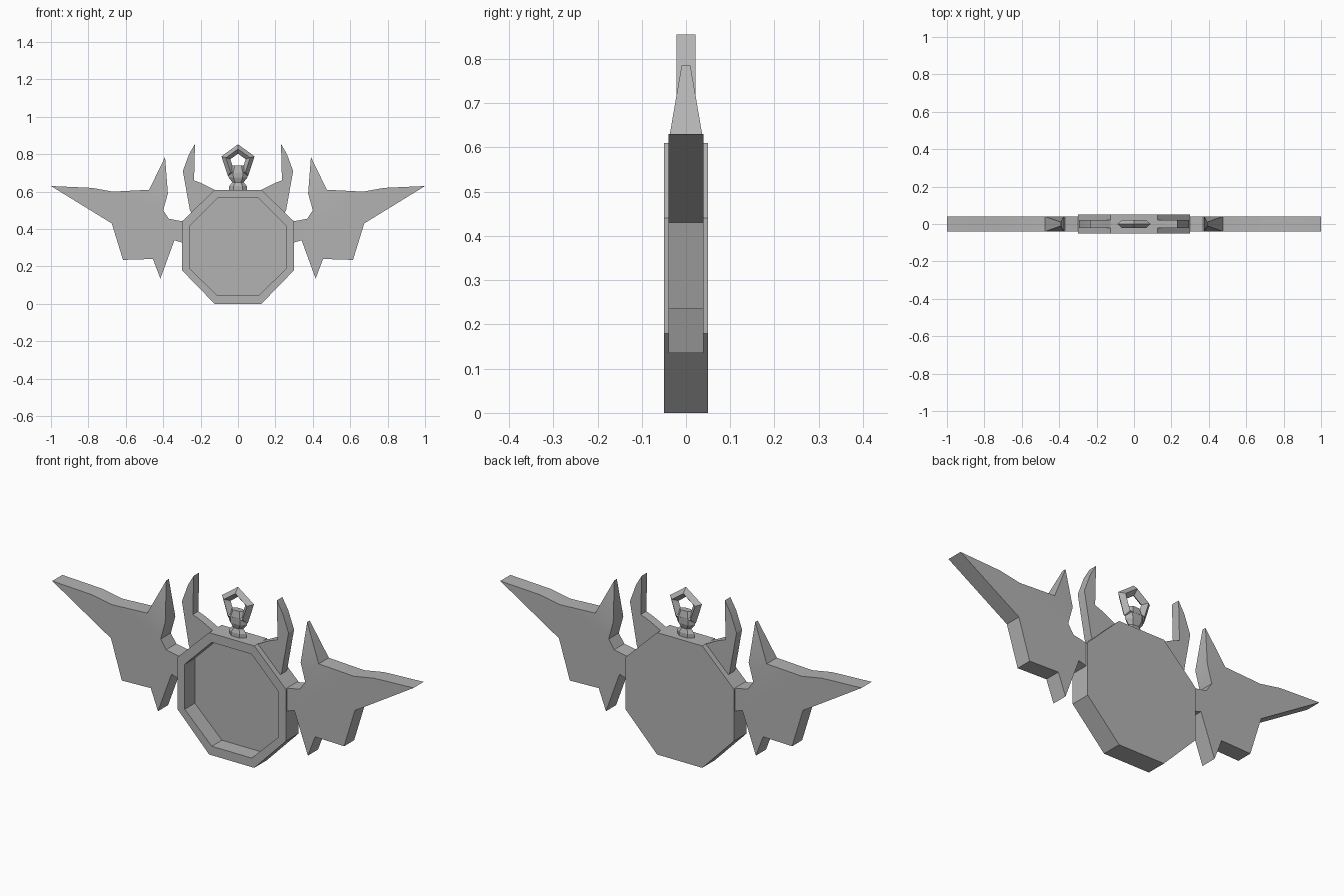
import bpy, bmesh, math

if "Cube" in bpy.data.objects:
    bpy.data.objects.remove(bpy.data.objects["Cube"])

grey = bpy.data.materials.new("plain grey")
grey.diffuse_color = (0.45, 0.45, 0.45, 1)
grey.use_nodes = True
grey.node_tree.nodes["Principled BSDF"].inputs["Base Color"].default_value = grey.diffuse_color


def finish(name, bm, smooth=False):
    bmesh.ops.remove_doubles(bm, verts=bm.verts, dist=0.0005)
    bmesh.ops.recalc_face_normals(bm, faces=bm.faces)
    me = bpy.data.meshes.new(name)
    bm.to_mesh(me)
    bm.free()
    ob = bpy.data.objects.new(name, me)
    bpy.context.collection.objects.link(ob)
    me.materials.append(grey)
    if smooth:
        bpy.ops.object.select_all(action='DESELECT')
        ob.select_set(True)
        bpy.context.view_layer.objects.active = ob
        bpy.ops.object.shade_smooth_by_angle(angle=math.radians(30))
    return ob


def plate(name, outline, half, side, thin=None, extra=None):
    """Upright plate; outline points in `thin` get their own half thickness."""
    bm = bmesh.new()
    thin = thin or {}
    made = {}

    def vert(p, s):
        if (p, s) not in made:
            made[p, s] = bm.verts.new((side * p[0], s * thin.get(p, half), p[1]))
        return made[p, s]

    polys = [outline] + ([extra] if extra else [])
    for poly in polys:
        for s in (-1, 1):
            bm.faces.new([vert(p, s) for p in poly])
    # side walls go on edges that are used by a single polygon
    edges = [(a, b) for poly in polys for a, b in zip(poly, poly[1:] + poly[:1])]
    for a, b in edges:
        if (b, a) not in edges:
            bm.faces.new([vert(a, -1), vert(b, -1), vert(b, 1), vert(a, 1)])
    return finish(name, bm, True)


# octagonal case with a recessed front
outer = [(0.125, 0), (0.30, 0.18), (0.30, 0.44), (0.125, 0.61)]
inner = [(0.11, 0.045), (0.26, 0.19), (0.26, 0.415), (0.11, 0.565)]
outer += [(-x, z) for x, z in reversed(outer)]
inner += [(-x, z) for x, z in reversed(inner)]
bm = bmesh.new()
rings = [[bm.verts.new((x, y, z)) for x, z in pts]
         for pts, y in ((outer, 0.05), (outer, -0.05), (inner, -0.05), (inner, 0.03))]
bm.faces.new(rings[0])
bm.faces.new(rings[3])
for r, q in zip(rings, rings[1:]):
    for i in range(8):
        j = (i + 1) % 8
        bm.faces.new([r[i], r[j], q[j], q[i]])
finish("octagon_case", bm)

# wings with a tapered upper spike, and curved horns
peak, left, right = (0.39, 0.785), (0.375, 0.59), (0.475, 0.61)
wing = [(0.29, 0.44), (0.37, 0.455), (0.40, 0.50), left, right, (0.67, 0.60),
        (0.78, 0.62), (1.0, 0.63), (0.675, 0.43), (0.615, 0.235), (0.455, 0.24),
        (0.415, 0.135), (0.34, 0.34), (0.29, 0.325)]
horn = [(0.12, 0.60), (0.125, 0.61), (0.195, 0.645), (0.235, 0.66), (0.23, 0.855),
        (0.262, 0.80), (0.295, 0.71), (0.257, 0.50), (0.245, 0.48)]
for side, word in ((-1, "left"), (1, "right")):
    plate(word + "_wing", wing, 0.04, side, {peak: 0.01}, [left, peak, right])
    plate(word + "_horn", horn, 0.022, side)

# five-sided hanging ring with a diamond cross-section
bm = bmesh.new()
loops = []
for i in range(5):
    a = math.radians(90 + 72 * i)
    loops.append([bm.verts.new((r * math.cos(a), y, 0.76 + r * math.sin(a)))
                  for r, y in ((0.093, 0), (0.068, 0.022), (0.043, 0), (0.068, -0.022))])
for i in range(5):
    p, q = loops[i], loops[(i + 1) % 5]
    for k in range(4):
        m = (k + 1) % 4
        bm.faces.new([p[k], p[m], q[m], q[k]])
finish("hanging_ring", bm)

# flattened six-sided bead and foot under the ring
bm = bmesh.new()
levels = []
for r, z in ((0.047, 0.605), (0.047, 0.63), (0.03, 0.65), (0.05, 0.675),
             (0.052, 0.70), (0.035, 0.74)):
    levels.append([bm.verts.new((r * math.cos(k * math.pi / 3),
                                 0.5 * r * math.sin(k * math.pi / 3), z)) for k in range(6)])
bm.faces.new(levels[0])
bm.faces.new(levels[-1])
for p, q in zip(levels, levels[1:]):
    for k in range(6):
        m = (k + 1) % 6
        bm.faces.new([p[k], p[m], q[m], q[k]])
finish("ring_mount", bm)
